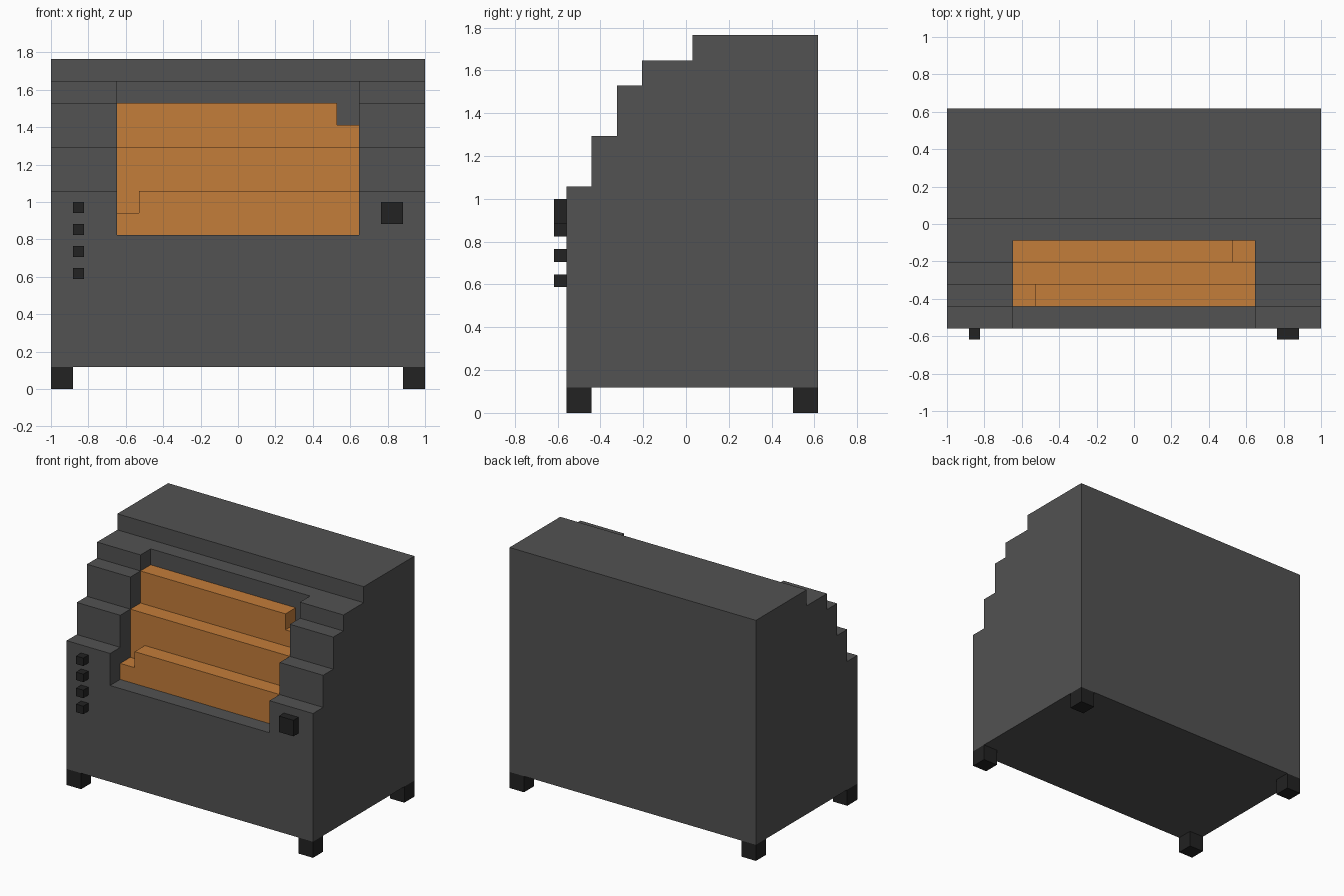
import bpy, bmesh
from mathutils import Vector

if "Cube" in bpy.data.objects:
    bpy.data.objects.remove(bpy.data.objects["Cube"])

U = 2 / 17                       # one block of the grid
ORIGIN = Vector((-8.5, -4.75, 0))  # body's front left bottom corner, in blocks


def material(name, rgb):
    m = bpy.data.materials.new(name)
    m.diffuse_color = (*rgb, 1)
    m.use_nodes = True
    m.node_tree.nodes["Principled BSDF"].inputs["Base Color"].default_value = m.diffuse_color
    return m


GREY = material("dark_grey", (0.084, 0.084, 0.084))
BLACK = material("near_black", (0.016, 0.016, 0.016))
ORANGE = material("orange", (0.552, 0.205, 0.042))


def prism(name, points, direction, mat):
    """Extrude a flat polygon, given in blocks, along a direction."""
    bm = bmesh.new()
    face = bm.faces.new([bm.verts.new((Vector(p) + ORIGIN) * U) for p in points])
    ext = bmesh.ops.extrude_face_region(bm, geom=[face], use_keep_orig=True)
    verts = [v for v in ext["geom"] if isinstance(v, bmesh.types.BMVert)]
    bmesh.ops.translate(bm, verts=verts, vec=Vector(direction) * U)
    bmesh.ops.recalc_face_normals(bm, faces=bm.faces)
    mesh = bpy.data.meshes.new(name)
    bm.to_mesh(mesh)
    bm.free()
    mesh.materials.append(mat)
    ob = bpy.data.objects.new(name, mesh)
    bpy.context.collection.objects.link(ob)
    return ob


def box(name, x, y, z, sx, sy, sz, mat):
    base = [(x, y, z), (x + sx, y, z), (x + sx, y + sy, z), (x, y + sy, z)]
    return prism(name, base, (0, 0, sz), mat)


# Body: stepped side profile
steps = [(0, 9), (1, 11), (2, 13), (3, 14), (5, 15)]   # front edge, top height
profile, height = [], 1
for y, top in steps:
    profile += [(0, y, height), (0, y, top)]
    height = top
profile += [(0, 10, 15), (0, 10, 1)]
body = prism("body", profile, (17, 0, 0), GREY)

# Opening in the front
cutter = box("opening_cutter", 3, -1, 7, 11, 5, 7.5, GREY)
cutter.hide_render = True
cutter.hide_viewport = True
cutter.display_type = 'WIRE'
cut = body.modifiers.new("opening", 'BOOLEAN')
cut.operation = 'DIFFERENCE'
cut.solver = 'EXACT'
cut.object = cutter

# Stepped orange filling, with a notch low left and high right
rows = [
    [(3, 7), (14, 7), (14, 9), (4, 9), (4, 8), (3, 8)],
    [(3, 7), (14, 7), (14, 11), (3, 11)],
    [(3, 7), (14, 7), (14, 12), (13, 12), (13, 13), (3, 13)],
]
for i, row in enumerate(rows):
    prism(f"filling_row_{i + 1}", [(x, i + 1, z) for x, z in row], (0, 1, 0), ORANGE)

# Feet
for x, side in ((0, "left"), (16, "right")):
    for y, end in ((0, "front"), (9, "back")):
        box(f"foot_{end}_{side}", x, y, 0, 1, 1, 1, BLACK)

# Small buttons and the large knob
for i in range(4):
    box(f"button_{i + 1}", 1, -0.5, 5 + i, 0.5, 0.5, 0.5, BLACK)
box("knob", 15, -0.5, 7.5, 1, 0.5, 1, BLACK)
